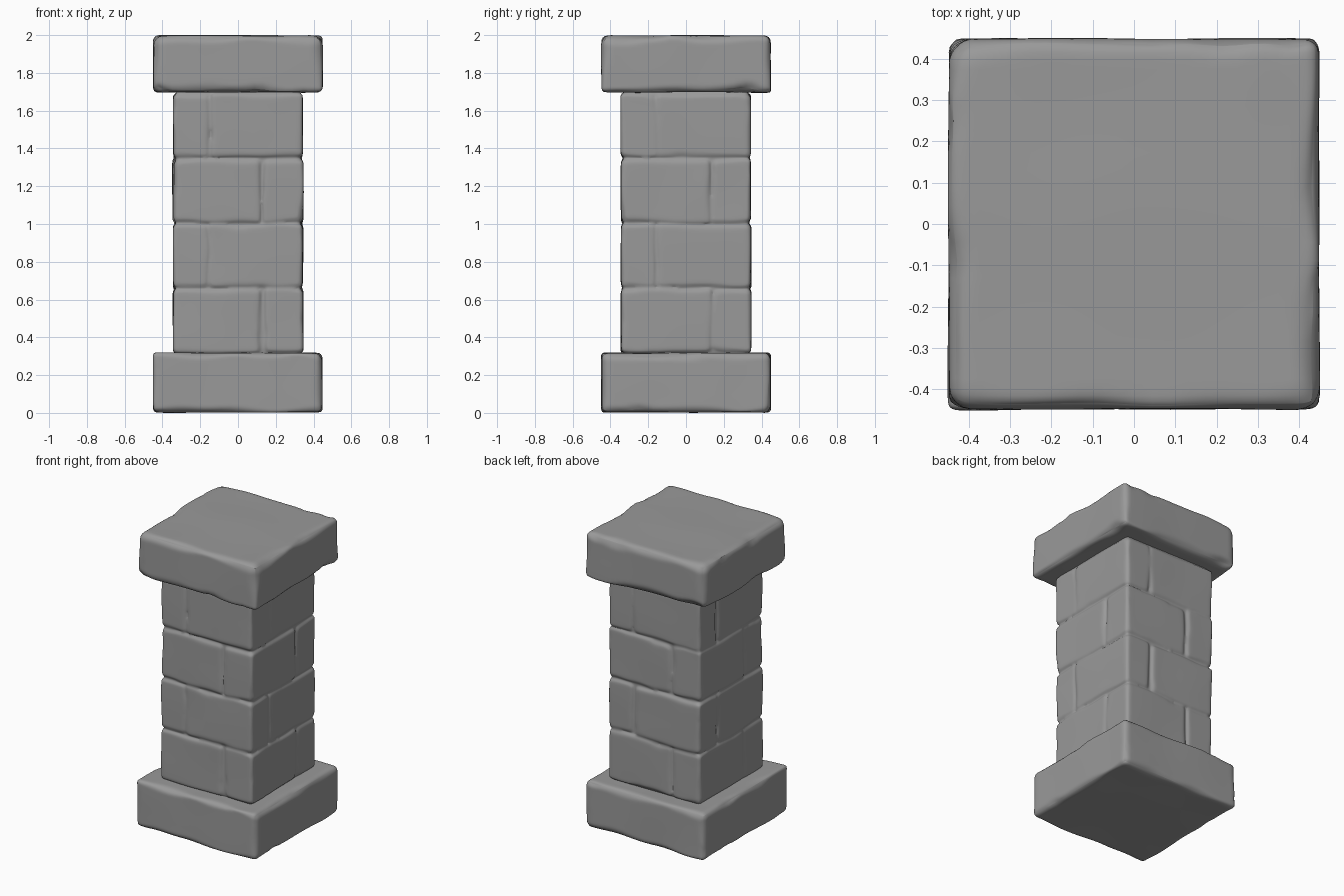
import bpy, bmesh, math, random
from mathutils import Vector, noise

if "Cube" in bpy.data.objects:
    bpy.data.objects.remove(bpy.data.objects["Cube"])

random.seed(4)

stone = bpy.data.materials.new("dark_stone")
stone.diffuse_color = (0.32, 0.32, 0.32, 1)
stone.use_nodes = True
stone.node_tree.nodes["Principled BSDF"].inputs["Base Color"].default_value = stone.diffuse_color


def worn_block(name, lo, hi, radius, wear, cuts, warp=0.0):
    """Box with rounded edges whose radius wanders, like chipped stone."""
    lo, hi = Vector(lo), Vector(hi)
    mid, half = (lo + hi) / 2, (hi - lo) / 2
    offset = Vector([random.uniform(-50, 50) for _ in range(3)])
    bm = bmesh.new()
    bmesh.ops.create_cube(bm, size=2)
    bmesh.ops.subdivide_edges(bm, edges=bm.edges[:], cuts=cuts, use_grid_fill=True)
    for v in bm.verts:
        # crowd the grid towards the edges
        p = Vector([math.sin(c * math.pi / 2) * h for c, h in zip(v.co, half)])
        n = noise.noise(p * 4.5 + offset)
        chip = max(0.0, noise.noise(p * 7 - offset) - 0.2)
        r = radius * max(0.35, 1 + wear * n) + wear * radius * 1.5 * chip
        q = Vector([max(-(h - r), min(h - r, c)) for c, h in zip(p, half)])
        d = p - q
        p = q + d.normalized() * r if d.length > 1e-6 else p
        w = warp * (noise.noise(p * 3 + offset * 2) - 0.5)
        v.co = mid + p + d.normalized() * w
    me = bpy.data.meshes.new(name)
    bm.to_mesh(me)
    bm.free()
    me.materials.append(stone)
    ob = bpy.data.objects.new(name, me)
    bpy.context.collection.objects.link(ob)
    for f in me.polygons:
        f.use_smooth = True
    return ob


# Base and cap slabs
worn_block("base_slab", (-0.45, -0.45, 0.0), (0.45, 0.45, 0.32), 0.036, 0.8, 31, 0.004)
worn_block("cap_slab", (-0.45, -0.45, 1.695), (0.45, 0.45, 2.0), 0.042, 0.9, 31, 0.004)

# Shaft: four courses of bricks in alternating pinwheel bond around a core
S, ROW, Z0 = 0.345, 0.345, 0.315
parts = [worn_block("core", (-0.33, -0.33, 0.30), (0.33, 0.33, 1.72), 0.02, 0, 7)]
for row in range(4):
    z0, z1 = Z0 + row * ROW, Z0 + (row + 1) * ROW
    for k in range(4):
        # front brick of the pinwheel, then turned by quarter turns
        j = 0.13 if row % 2 == 0 else 0.15
        j += random.uniform(-0.012, 0.012)
        if row % 2 == 0:
            x0, x1, y1 = -S, j, -j
        else:
            x0, x1, y1 = -j, S, -j
        grow = random.uniform(-0.002, 0.004)
        dz = random.uniform(-0.005, 0.003)
        b = worn_block("brick", (x0, -S - grow, z0 + 0.002 + dz),
                       (x1, y1, z1 - 0.002 + dz), 0.022, 0.9, 19, 0.004)
        b.rotation_euler.z = k * math.pi / 2
        parts.append(b)

# Fuse the bricks into one sculpted shaft
bpy.ops.object.select_all(action='DESELECT')
for p in parts:
    p.select_set(True)
shaft = parts[0]
bpy.context.view_layer.objects.active = shaft
bpy.ops.object.join()
shaft.name = "brick_shaft"
rm = shaft.modifiers.new("fuse", 'REMESH')
rm.mode = 'VOXEL'
rm.voxel_size = 0.009
rm.use_smooth_shade = True
sm = shaft.modifiers.new("soften", 'SMOOTH')
sm.factor = 0.5
sm.iterations = 4
